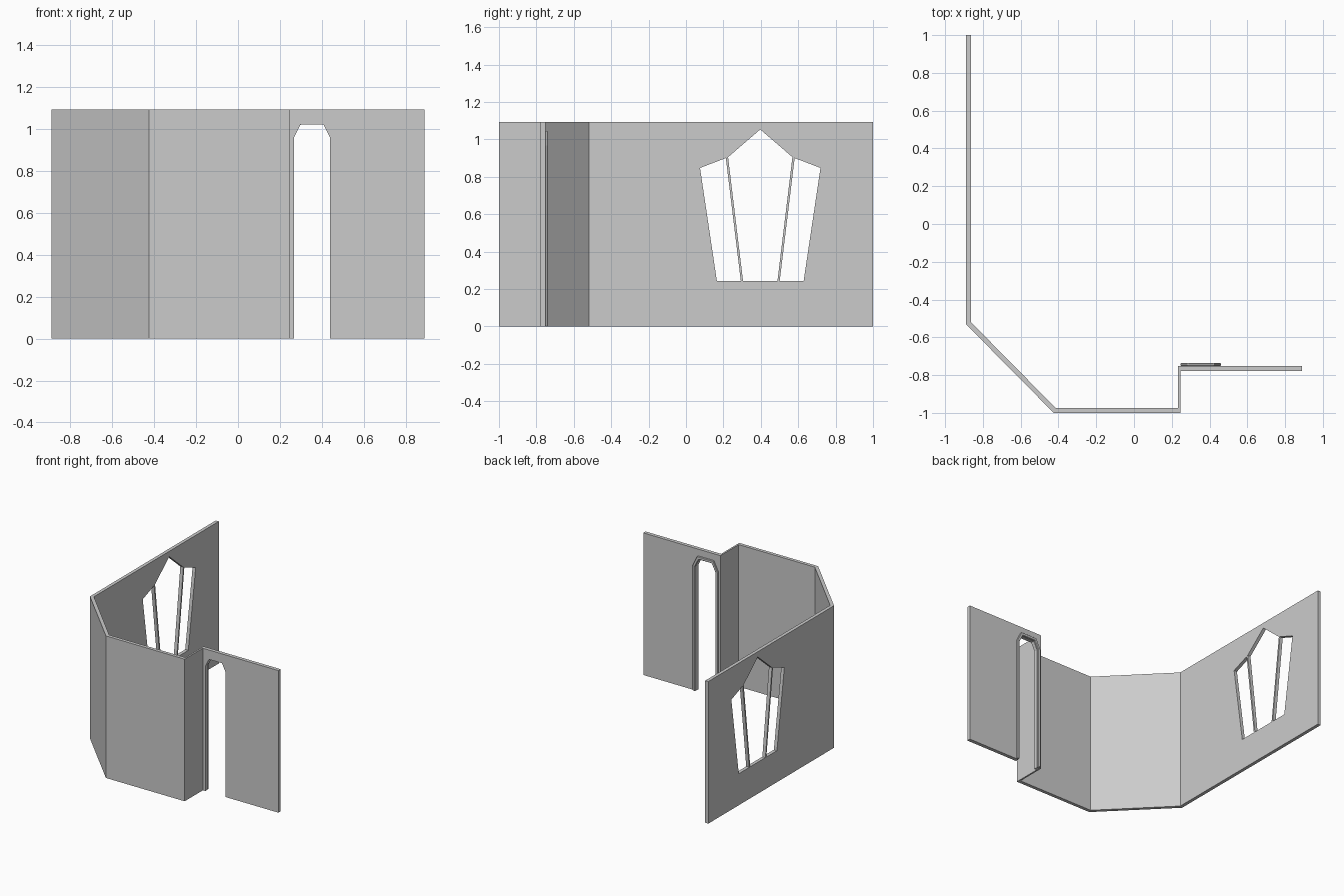
import bpy, bmesh
from mathutils import Vector

if "Cube" in bpy.data.objects:
    bpy.data.objects.remove(bpy.data.objects["Cube"])

H = 1.094  # wall height


def slab(name, loops, to3d, depth):
    """Fill 2D outline loops (first is outer, rest are holes) and extrude by depth."""
    bm = bmesh.new()
    edges = []
    for loop in loops:
        vs = [bm.verts.new(to3d(*p)) for p in loop]
        edges += [bm.edges.new((vs[i - 1], vs[i])) for i in range(len(vs))]
    bmesh.ops.triangle_fill(bm, edges=edges, use_beauty=True)
    # merge the triangles of solid, hole-free faces where possible
    bmesh.ops.dissolve_limit(bm, angle_limit=0.01, verts=[], edges=bm.edges[:])
    ext = bmesh.ops.extrude_face_region(bm, geom=bm.faces[:], use_keep_orig=True)
    bmesh.ops.translate(bm, vec=Vector(depth),
                        verts=[g for g in ext["geom"] if isinstance(g, bmesh.types.BMVert)])
    bmesh.ops.recalc_face_normals(bm, faces=bm.faces[:])
    mesh = bpy.data.meshes.new(name)
    bm.to_mesh(mesh)
    bm.free()
    obj = bpy.data.objects.new(name, mesh)
    bpy.context.collection.objects.link(obj)
    return obj


# Long side wall with three window lights separated by slanted mullions
g = 0.006
cy = 0.397
left_light = [(-0.232, 0.243), (-0.098 - g, 0.243), (-0.178 - g, 0.9), (-0.322, 0.847)]
right_light = [(-y, z) for y, z in left_light]
centre_light = [(-0.098 + g, 0.243), (0.098 - g, 0.243), (0.178 - g, 0.905),
                (0, 1.053), (-0.178 + g, 0.905)]
lights = [[(y + cy, z) for y, z in l] for l in (left_light, centre_light, right_light)]
wall = slab("window_wall", [[(-0.53, 0), (1, 0), (1, H), (-0.53, H)]] + lights,
            lambda y, z: (-0.89, y, z), (0.026, 0, 0))
# Mitre the inner corner
for v in wall.data.vertices:
    if v.co.y < -0.5 and v.co.x > -0.88:
        v.co.y = -0.519

# Diagonal wall, front wall and short return, drawn in plan with mitred corners
plans = {
    "diagonal_wall": [(-0.89, -0.53), (-0.425, -1), (-0.415, -0.974), (-0.864, -0.519)],
    "front_wall": [(-0.425, -1), (0.246, -1), (0.233, -0.974), (-0.415, -0.974)],
    "return_wall": [(0.246, -1), (0.246, -0.751), (0.233, -0.751), (0.233, -0.974)],
}
for name, pts in plans.items():
    slab(name, [pts], lambda x, y: (x, y, 0), (0, 0, H))

# Door wall with a chamfer-headed opening reaching the floor
door = [(0.267, 0), (0.267, 0.96), (0.298, 1.022), (0.409, 1.022), (0.44, 0.96), (0.44, 0)]
slab("door_wall", [[(0.246, 0)] + door + [(0.89, 0), (0.89, H), (0.246, H)]],
     lambda x, z: (x, -0.779, z), (0, 0.028, 0))

# Raised frame around the opening on the inner side
outer = [(0.461, 0), (0.461, 0.966), (0.422, 1.044), (0.285, 1.044), (0.246, 0.966), (0.246, 0)]
frame = slab("door_frame", [door + outer], lambda x, z: (x, -0.751, z), (0, 0.014, 0))
bev = frame.modifiers.new("edge", "BEVEL")
bev.width = 0.003
bev.segments = 1
